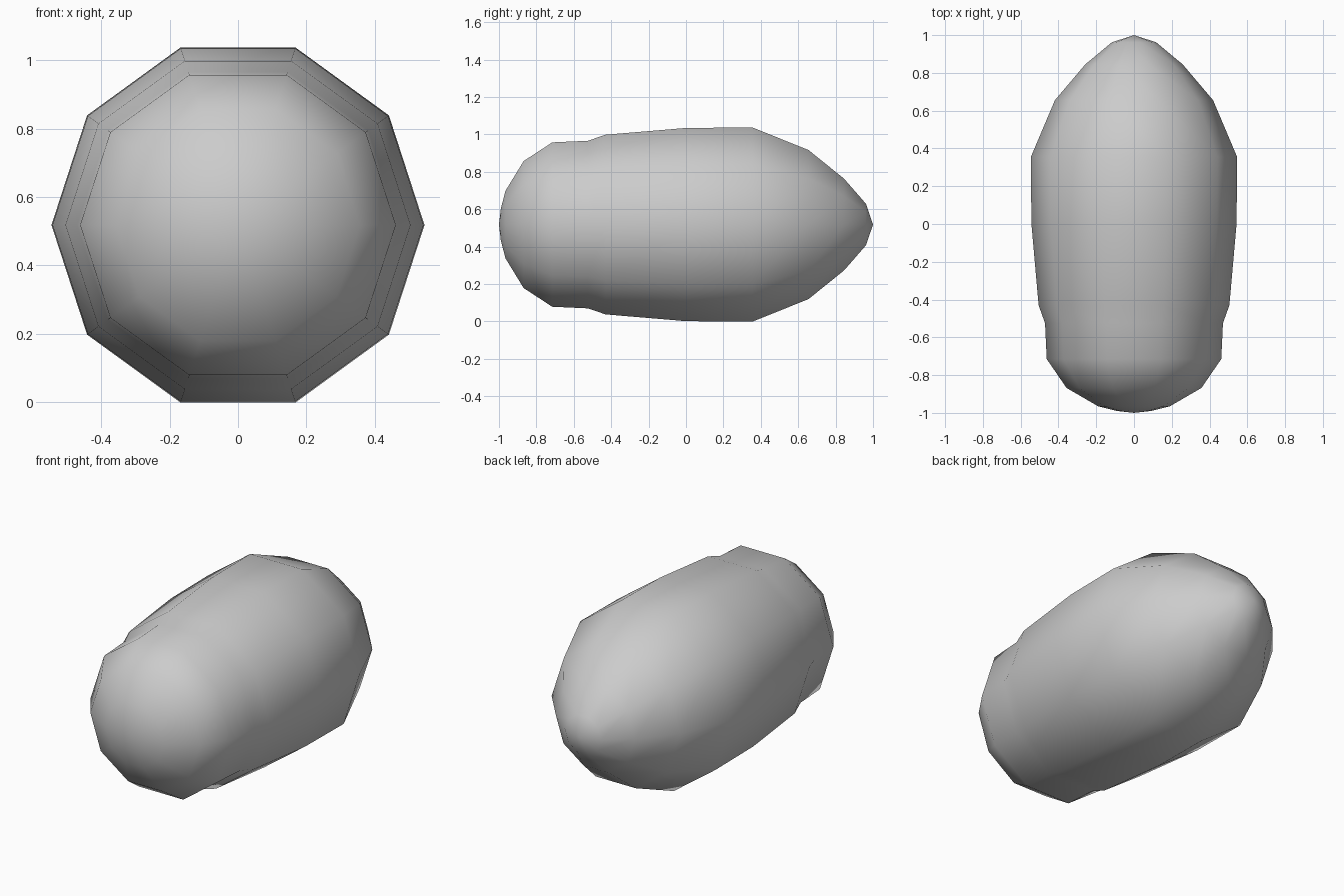
import bpy, bmesh
from math import cos, sin, pi

if "Cube" in bpy.data.objects:
    bpy.data.objects.remove(bpy.data.objects["Cube"])

SIDES = 10
CENTRE_Z = 0.518

# (y, radius) from blunt front end to pointed rear end
profile = [(-0.99, 0.09), (-0.965, 0.19), (-0.868, 0.357), (-0.715, 0.462),
           (-0.525, 0.471), (-0.43, 0.505), (0.0, 0.543), (0.355, 0.546),
           (0.655, 0.419), (0.845, 0.258), (0.962, 0.117)]


def lathe_y(name, profile, front_tip, rear_tip):
    """Revolve a profile about the y axis and close both ends with a tip."""
    bm = bmesh.new()
    rings = [[bm.verts.new((r * cos(2 * pi * i / SIDES), y,
                            CENTRE_Z + r * sin(2 * pi * i / SIDES)))
              for i in range(SIDES)] for y, r in profile]
    front = bm.verts.new((0, front_tip, CENTRE_Z))
    rear = bm.verts.new((0, rear_tip, CENTRE_Z))
    for i in range(SIDES):
        j = (i + 1) % SIDES
        for a, b in zip(rings, rings[1:]):
            bm.faces.new((a[i], a[j], b[j], b[i]))
        bm.faces.new((front, rings[0][j], rings[0][i]))
        bm.faces.new((rear, rings[-1][i], rings[-1][j]))
    bmesh.ops.recalc_face_normals(bm, faces=bm.faces)
    for f in bm.faces:
        f.smooth = True
    mesh = bpy.data.meshes.new(name)
    bm.to_mesh(mesh)
    bm.free()
    obj = bpy.data.objects.new(name, mesh)
    bpy.context.collection.objects.link(obj)
    return obj


# Capsule shaped shell with a stepped collar near the front
lathe_y("shell", profile, -1.0, 1.0)
